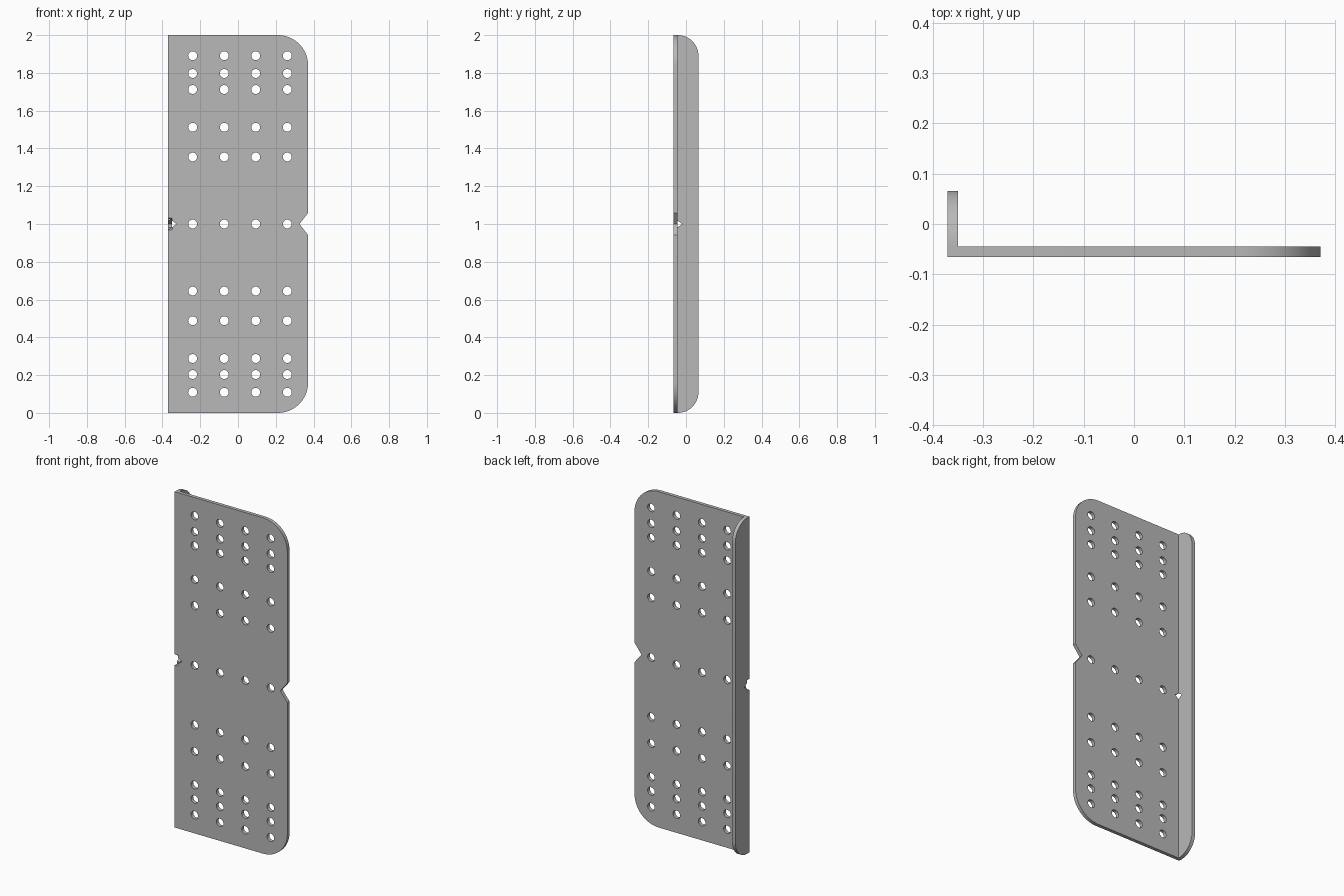
import bpy
import bmesh
from math import cos, sin, pi, radians

if "Cube" in bpy.data.objects:
    bpy.data.objects.remove(bpy.data.objects["Cube"])

W, D, T, H = 0.371, 0.066, 0.021, 2.0   # half width, half depth, thickness, height

steel = bpy.data.materials.new("plain_grey")
steel.use_nodes = True
grey = (0.48, 0.48, 0.48, 1)
steel.diffuse_color = grey
steel.node_tree.nodes["Principled BSDF"].inputs["Base Color"].default_value = grey


def add_prism(bm, outline, axis, start, end):
    """Extrude an outline of (across, z) points along the x or y axis."""
    def place(u, z, w):
        return (u, w, z) if axis == "y" else (w, u, z)
    rings = [[bm.verts.new(place(u, z, w)) for u, z in outline] for w in (start, end)]
    bm.faces.new(rings[0])
    bm.faces.new(rings[1][::-1])
    n = len(outline)
    for i in range(n):
        j = (i + 1) % n
        bm.faces.new((rings[0][j], rings[0][i], rings[1][i], rings[1][j]))


def make_object(name, bm):
    bmesh.ops.recalc_face_normals(bm, faces=bm.faces[:])
    mesh = bpy.data.meshes.new(name)
    bm.to_mesh(mesh)
    bm.free()
    mesh.materials.append(steel)
    obj = bpy.data.objects.new(name, mesh)
    bpy.context.collection.objects.link(obj)
    return obj


def rounded_side(u0, u1, radius, steps=16):
    """Full-height panel outline with both corners on the u1 side rounded."""
    points = [(u0, H), (u0, 0)]
    for z, first in ((radius, -pi / 2), (H - radius, 0)):
        for i in range(steps + 1):
            a = first + i * pi / 2 / steps
            points.append((u1 - radius + radius * cos(a), z + radius * sin(a)))
    return points


def circle(u, z, radius, sides=24):
    return [(u + radius * cos(2 * pi * i / sides), z + radius * sin(2 * pi * i / sides))
            for i in range(sides)]


def notch(edge, depth, half):
    """V notch whose mouth is at the edge, widened a little past it."""
    over = 1.2
    mouth = edge + depth * (1 - over)
    return [(edge + depth, 1), (mouth, 1 + half * over), (mouth, 1 - half * over)]


# Front plate and side flange
bm = bmesh.new()
add_prism(bm, rounded_side(-W, W, 0.16), "y", -D, -D + T)
bracket = make_object("angle_plate", bm)

bm = bmesh.new()
add_prism(bm, rounded_side(-D, D, 0.11), "x", -W, -W + T)
flange = make_object("side_flange", bm)

# Hole grid, mirrored about mid height
holes = bmesh.new()
rows = [0] + [s * d for d in (0.355, 0.512, 0.712, 0.797, 0.891) for s in (-1, 1)]
for dz in rows:
    for col in range(4):
        add_prism(holes, circle(-0.24 + col * 0.167, 1 + dz, 0.0235), "y", -0.1, 0)
hole_cutter = make_object("hole_cutter", holes)


def notch_cutter(name, outline, axis, start, end):
    bm = bmesh.new()
    add_prism(bm, outline, axis, start, end)
    return make_object(name, bm)


# Centre notches on the free edge and on both sides of the bend
cutters = [
    hole_cutter,
    notch_cutter("edge_notch_cutter", notch(W, -0.046, 0.058), "y", -0.1, 0),
    notch_cutter("bend_notch_cutter", notch(-W, 0.046, 0.033), "y", -0.1, -D + T),
    notch_cutter("flange_notch_cutter", notch(-D, 0.046, 0.033), "x", -0.4, -W + T),
]

# Join the flange, then cut the holes and notches
bpy.ops.object.select_all(action="DESELECT")
bpy.context.view_layer.objects.active = bracket
bracket.select_set(True)
for helper in [flange] + cutters:
    helper.hide_render = True
    mod = bracket.modifiers.new(helper.name, "BOOLEAN")
    mod.operation = "UNION" if helper is flange else "DIFFERENCE"
    mod.solver = "EXACT"
    mod.object = helper
    bpy.ops.object.modifier_apply(modifier=mod.name)
    bpy.data.objects.remove(helper)

bpy.ops.object.shade_smooth_by_angle(angle=radians(30))
